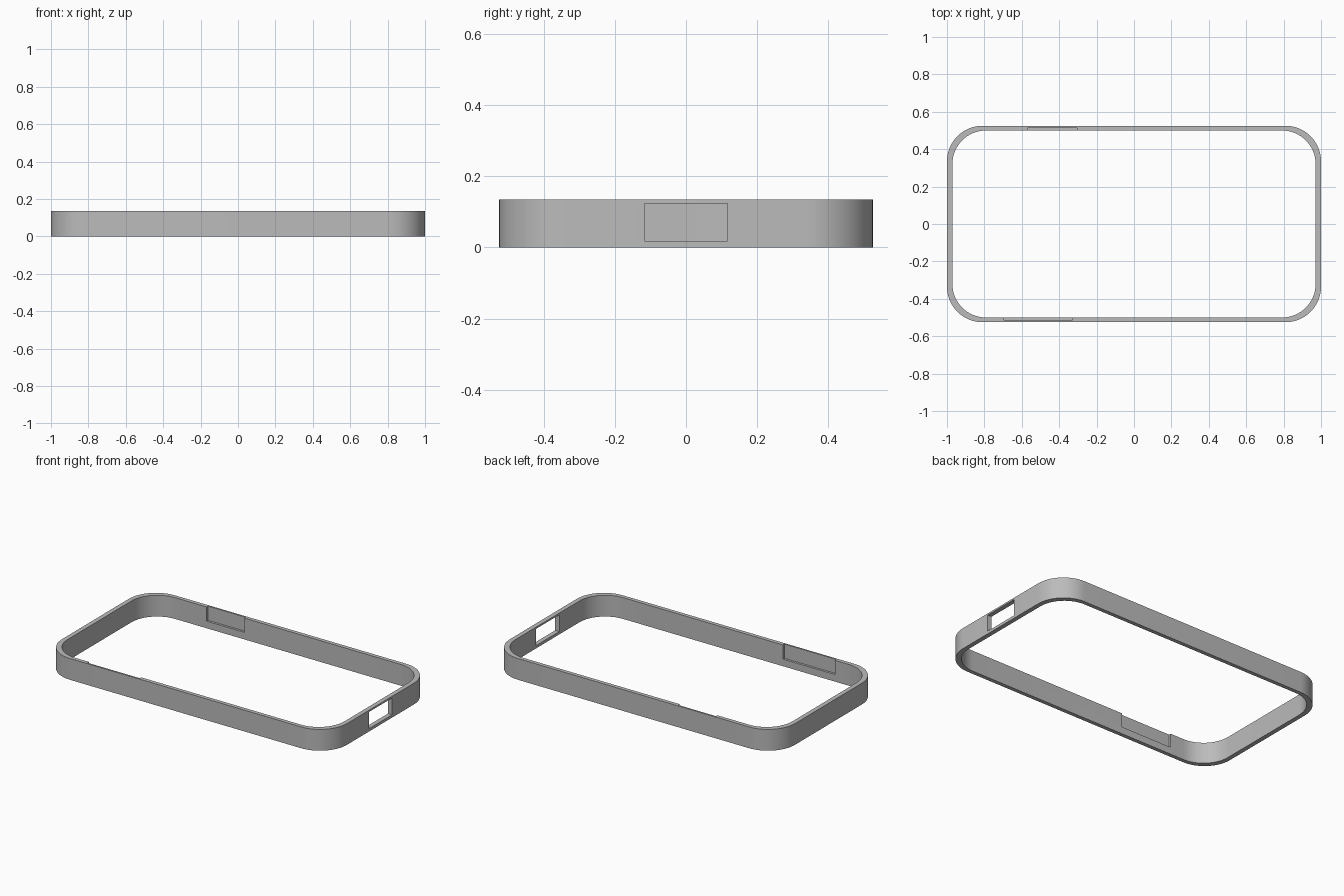
import bpy, bmesh, math

cube = bpy.data.objects.get("Cube")
if cube:
    bpy.data.objects.remove(cube, do_unlink=True)

HALF_X, HALF_Y, HEIGHT = 1.0, 0.525, 0.135
WALL_X, WALL_Y = 0.029, 0.025
STEPS = 16

grey = bpy.data.materials.new("plain grey")
grey.use_nodes = True
colour = (0.5, 0.5, 0.5, 1)
grey.diffuse_color = colour
grey.node_tree.nodes["Principled BSDF"].inputs["Base Color"].default_value = colour


def rounded_rectangle(hx, hy, radius):
    points = []
    for corner, (sx, sy) in enumerate([(1, 1), (-1, 1), (-1, -1), (1, -1)]):
        for i in range(STEPS + 1):
            a = math.pi / 2 * (corner + i / STEPS)
            points.append((sx * (hx - radius) + radius * math.cos(a),
                           sy * (hy - radius) + radius * math.sin(a)))
    return points


def make_band(name):
    outer = rounded_rectangle(HALF_X, HALF_Y, 0.19)
    inner = rounded_rectangle(HALF_X - WALL_X, HALF_Y - WALL_Y, 0.18)
    bm = bmesh.new()
    # Four rings: outer bottom, outer top, inner top, inner bottom
    rings = [[bm.verts.new((x, y, z)) for x, y in loop]
             for loop, z in [(outer, 0), (outer, HEIGHT), (inner, HEIGHT), (inner, 0)]]
    n = len(outer)
    for k in range(4):
        a, b = rings[k], rings[(k + 1) % 4]
        for i in range(n):
            j = (i + 1) % n
            bm.faces.new((a[i], a[j], b[j], b[i]))
    bmesh.ops.recalc_face_normals(bm, faces=bm.faces)
    mesh = bpy.data.meshes.new(name)
    bm.to_mesh(mesh)
    bm.free()
    mesh.materials.append(grey)
    band = bpy.data.objects.new(name, mesh)
    bpy.context.collection.objects.link(band)
    return band


def cut_box(target, low, high):
    centre = [(a + b) / 2 for a, b in zip(low, high)]
    bpy.ops.mesh.primitive_cube_add(size=1, location=centre)
    cutter = bpy.context.object
    cutter.scale = [b - a for a, b in zip(low, high)]
    cutter.data.materials.append(grey)
    cutter.hide_render = True
    bpy.context.view_layer.objects.active = target
    cut = target.modifiers.new("cut", "BOOLEAN")
    cut.operation, cut.solver, cut.object = "DIFFERENCE", "EXACT", cutter
    bpy.ops.object.modifier_apply(modifier=cut.name)
    bpy.data.objects.remove(cutter, do_unlink=True)


band = make_band("bumper_band")

# Through opening in the left end wall
cut_box(band, (0.9, -0.117, 0.018), (1.1, 0.117, 0.124))

# Shallow pockets in the inner long walls, open at the top
floor, depth_y = 0.045, HALF_Y - 0.011
cut_box(band, (-0.57, 0.45, floor), (-0.305, depth_y, 0.2))
cut_box(band, (-0.695, -depth_y, floor), (-0.33, -0.45, 0.2))

# Smooth round corners, sharp edges
bpy.ops.object.select_all(action="DESELECT")
band.select_set(True)
bpy.context.view_layer.objects.active = band
bpy.ops.object.shade_smooth_by_angle(angle=math.radians(30))
